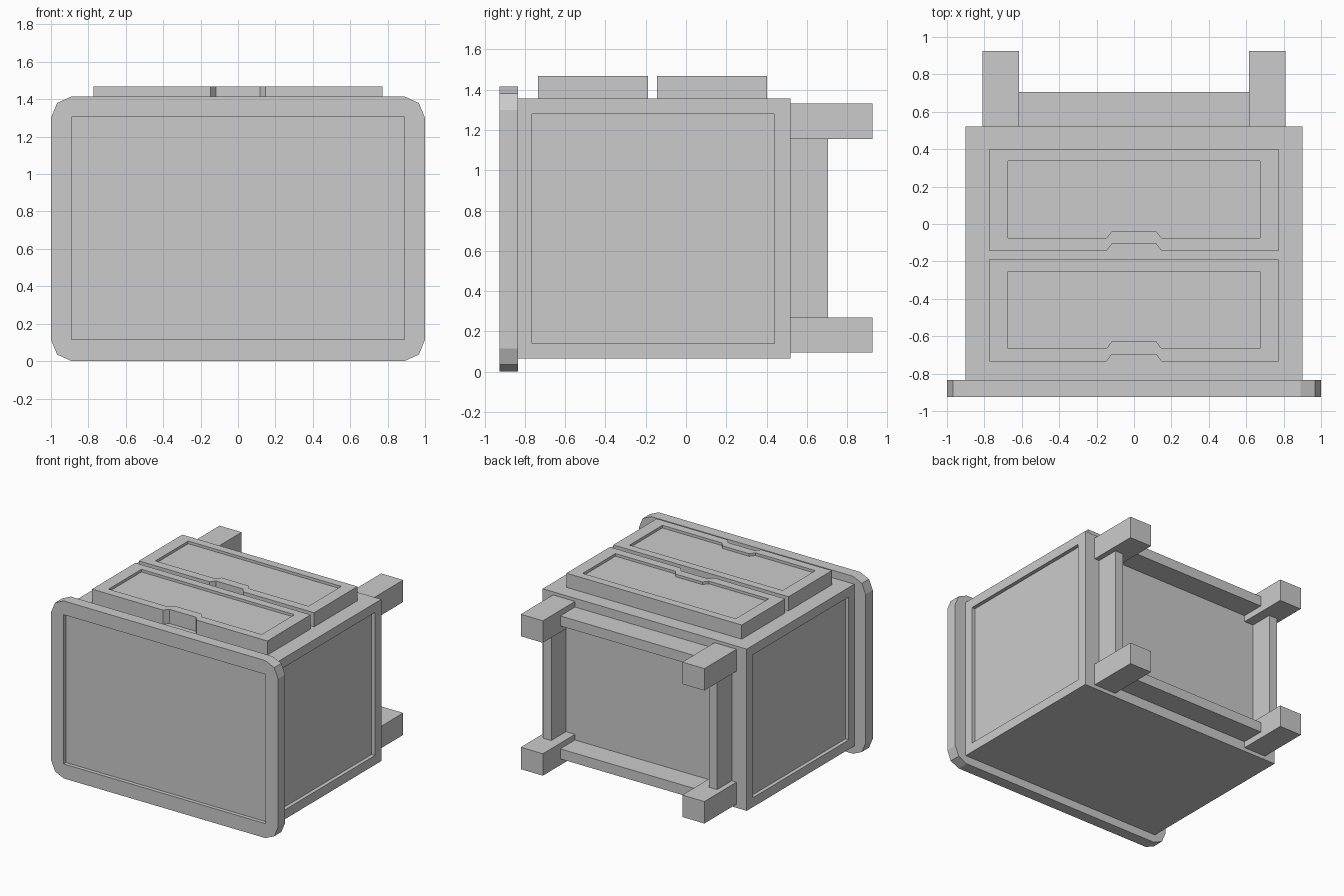
import bpy, bmesh

if "Cube" in bpy.data.objects:
    bpy.data.objects.remove(bpy.data.objects["Cube"])


def loft(name, loops, axes):
    """Join (outline, height) loops in order and cap both ends; axes picks world x, y, z
    from (u, v, height)."""
    bm = bmesh.new()
    rings = []
    for outline, h in loops:
        rings.append([bm.verts.new([(u, v, h)[a] for a in axes]) for u, v in outline])
    for a, b in zip(rings, rings[1:]):
        n = len(a)
        for i in range(n):
            j = (i + 1) % n
            bm.faces.new((a[i], a[j], b[j], b[i]))
    bm.faces.new(rings[0][::-1])
    bm.faces.new(rings[-1])
    bmesh.ops.remove_doubles(bm, verts=bm.verts, dist=1e-5)
    bmesh.ops.recalc_face_normals(bm, faces=bm.faces)
    mesh = bpy.data.meshes.new(name)
    bm.to_mesh(mesh)
    bm.free()
    ob = bpy.data.objects.new(name, mesh)
    bpy.context.collection.objects.link(ob)
    return ob


def rect(u0, u1, v0, v1):
    return [(u0, v0), (u1, v0), (u1, v1), (u0, v1)]


def box(name, x0, x1, y0, y1, z0, z1):
    return loft(name, [(rect(x0, x1, y0, y1), z0), (rect(x0, x1, y0, y1), z1)], XY)


XY = (0, 1, 2)   # outline in x, y
XZ = (0, 2, 1)   # outline in x, z
YZ = (2, 0, 1)   # outline in y, z

# Body with a recessed panel on each side
shell = rect(-0.84, 0.52, 0.065, 1.355)
panel = rect(-0.765, 0.44, 0.14, 1.28)
loft("body", [(panel, -0.87), (panel, -0.9), (shell, -0.9),
              (shell, 0.9), (panel, 0.9), (panel, 0.87)], YZ)

# Front plate with clipped corners and a recessed rectangle
H = 1.415
corner = [(0.89, 0), (0.967, 0.035), (1, 0.115)]
right = corner + [(x, H - z) for x, z in corner[::-1]]
plate = right + [(-x, z) for x, z in right[::-1]]
window = [p for p in [(0.89, 0.115), (0.89, 1.305), (-0.89, 1.305), (-0.89, 0.115)]
          for _ in range(3)]
loft("front_plate", [(plate, -0.835), (plate, -0.925),
                     (window, -0.925), (window, -0.895)], XZ)


# Two lids with finger notches and recessed tops
def notched(w, y0, y1):
    return [(-w, y0), (-0.148, y0), (-0.118, y0 + 0.038), (0.118, y0 + 0.038),
            (0.148, y0), (w, y0), (w, y1), (-w, y1)]


for name, y in (("front_lid", -0.735), ("rear_lid", -0.145)):
    rim = notched(0.773, y, y + 0.547)
    inner = notched(0.675, y + 0.069, y + 0.482)
    loft(name, [(rim, 1.35), (rim, 1.468), (inner, 1.468), (inner, 1.447)], XY)

# Rear feet and the rails between them
for side, s in (("left", -1), ("right", 1)):
    for level, z in (("lower", 0.095), ("upper", 1.155)):
        xs = sorted((s * 0.615, s * 0.81))
        box(f"{level}_{side}_foot", *xs, 0.515, 0.925, z, z + 0.175)
    xs = sorted((s * 0.695, s * 0.768))
    box(f"{side}_rear_post", *xs, 0.515, 0.705, 0.27, 1.155)
for level, z in (("lower", 0.145), ("upper", 1.205)):
    box(f"{level}_rear_rail", -0.615, 0.615, 0.515, 0.705, z, z + 0.08)
